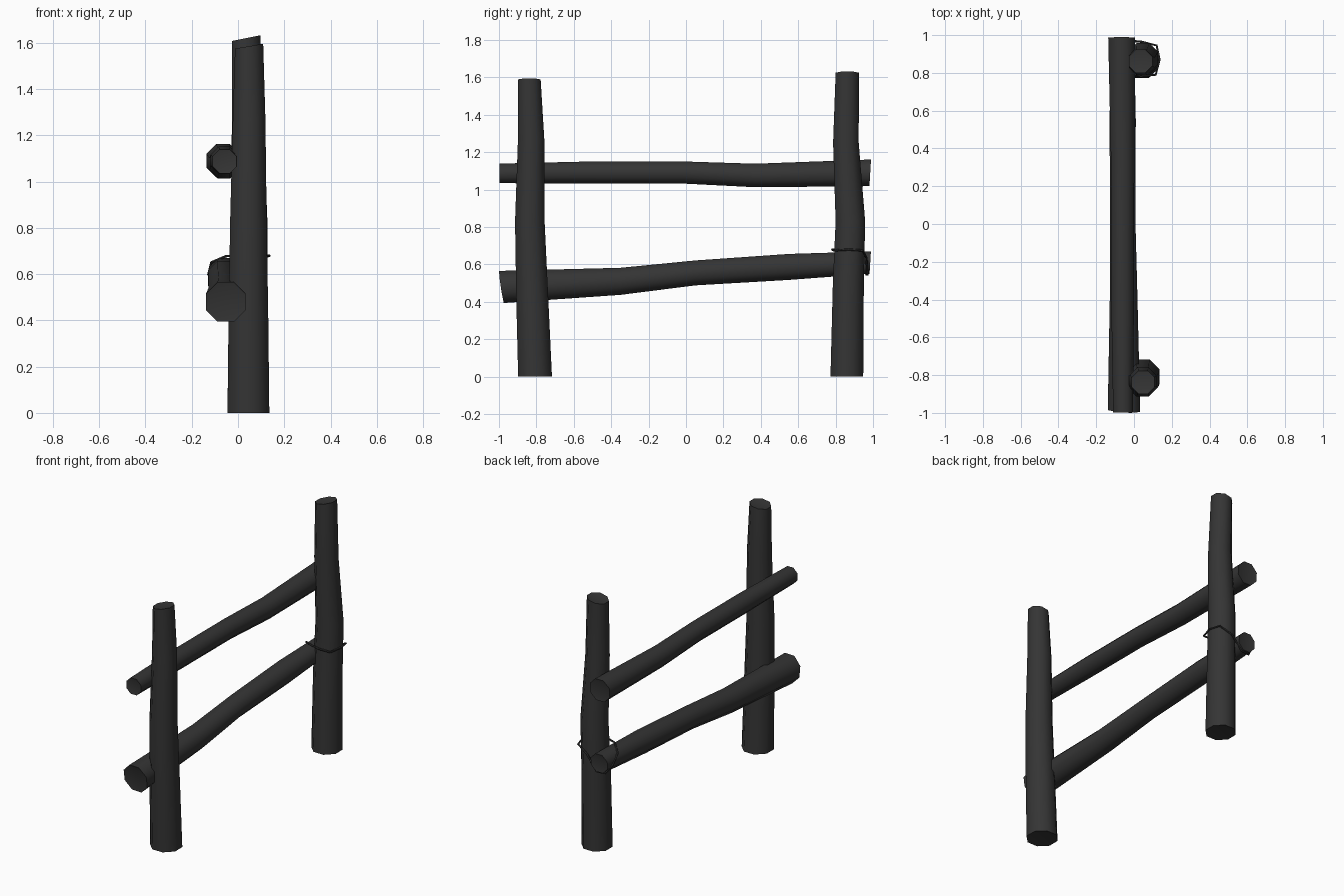
import bpy, bmesh, math
from mathutils import Vector

if "Cube" in bpy.data.objects:
    bpy.data.objects.remove(bpy.data.objects["Cube"])

SIDES = 8
dark = bpy.data.materials.new("dark_wood")
dark.diffuse_color = (0.035, 0.035, 0.035, 1)
dark.use_nodes = True
dark.node_tree.nodes["Principled BSDF"].inputs["Base Color"].default_value = dark.diffuse_color


def finish(ob):
    ob.data.materials.append(dark)
    bpy.ops.object.select_all(action='DESELECT')
    bpy.context.view_layer.objects.active = ob
    ob.select_set(True)
    bpy.ops.object.shade_smooth_by_angle(angle=math.radians(50))


def log(name, rings, upright, start_slope=(0, 0), end_slope=(0, 0)):
    """Crooked log; each ring is (x, y, z, radius), slopes skew the sawn ends."""
    bm = bmesh.new()
    loops = []
    for i, (x, y, z, r) in enumerate(rings):
        slope = start_slope if i == 0 else end_slope if i == len(rings) - 1 else (0, 0)
        loop = []
        for k in range(SIDES):
            a = 2 * math.pi * (k + 0.5) / SIDES
            u, v = r * 1.03 * math.cos(a), r * 1.03 * math.sin(a)
            w = u * slope[0] + v * slope[1]
            p = (x + u, y + v, z + w) if upright else (x + u, y + w, z + v)
            loop.append(bm.verts.new(p))
        loops.append(loop)
    for a, b in zip(loops, loops[1:]):
        for k in range(SIDES):
            n = (k + 1) % SIDES
            bm.faces.new((a[k], a[n], b[n], b[k]))
    caps = [bm.faces.new(loops[0]), bm.faces.new(loops[-1])]
    bmesh.ops.recalc_face_normals(bm, faces=bm.faces)
    # slightly dished sawn ends
    for cap in caps:
        bmesh.ops.inset_region(bm, faces=[cap], thickness=0.018, depth=-0.004)
    me = bpy.data.meshes.new(name)
    bm.to_mesh(me)
    bm.free()
    ob = bpy.data.objects.new(name, me)
    bpy.context.collection.objects.link(ob)
    finish(ob)


# Upright posts
log("front_post", [(0.045, -0.807, 0, 0.095), (0.045, -0.822, 0.42, 0.09),
                   (0.045, -0.835, 0.83, 0.083), (0.048, -0.828, 1.27, 0.074),
                   (0.048, -0.838, 1.585, 0.064)], True, end_slope=(0.17, 0))
log("rear_post", [(0.042, 0.86, 0, 0.092), (0.043, 0.868, 0.5, 0.087),
                  (0.048, 0.879, 0.83, 0.083), (0.042, 0.855, 1.25, 0.072),
                  (0.035, 0.862, 1.62, 0.065)], True, end_slope=(0.2, 0))

# Cross rails
log("upper_rail", [(-0.058, -0.998, 1.087, 0.055), (-0.06, -0.5, 1.092, 0.062),
                   (-0.06, -0.02, 1.092, 0.062), (-0.06, 0.37, 1.076, 0.066),
                   (-0.065, 0.985, 1.09, 0.075)], False, end_slope=(0, 0.06))
log("lower_rail", [(-0.053, -0.985, 0.48, 0.09), (-0.055, -0.35, 0.51, 0.076),
                   (-0.06, 0.05, 0.555, 0.07), (-0.06, 0.55, 0.587, 0.073),
                   (-0.06, 0.985, 0.61, 0.063)], False, start_slope=(-0.06, -0.15),
    end_slope=(0, 0.06))

# Wire tie looped diagonally round the rear post and lower rail
path = [(0.115, 0.79, 0.675), (0.135, 0.87, 0.68), (0.12, 0.945, 0.675),
        (0.04, 0.965, 0.635), (-0.03, 0.97, 0.545), (-0.09, 0.965, 0.545),
        (-0.128, 0.94, 0.6), (-0.115, 0.87, 0.65), (-0.05, 0.81, 0.678),
        (0.035, 0.782, 0.68)]
cu = bpy.data.curves.new("wire_tie", 'CURVE')
cu.dimensions = '3D'
cu.bevel_depth = 0.006
cu.bevel_resolution = 1
cu.resolution_u = 2
sp = cu.splines.new('POLY')
sp.points.add(len(path) - 1)
for pt, co in zip(sp.points, path):
    pt.co = (*co, 1)
sp.use_cyclic_u = True
tie = bpy.data.objects.new("wire_tie", cu)
bpy.context.collection.objects.link(tie)
bpy.ops.object.select_all(action='DESELECT')
bpy.context.view_layer.objects.active = tie
tie.select_set(True)
bpy.ops.object.convert(target='MESH')
finish(bpy.context.view_layer.objects.active)
